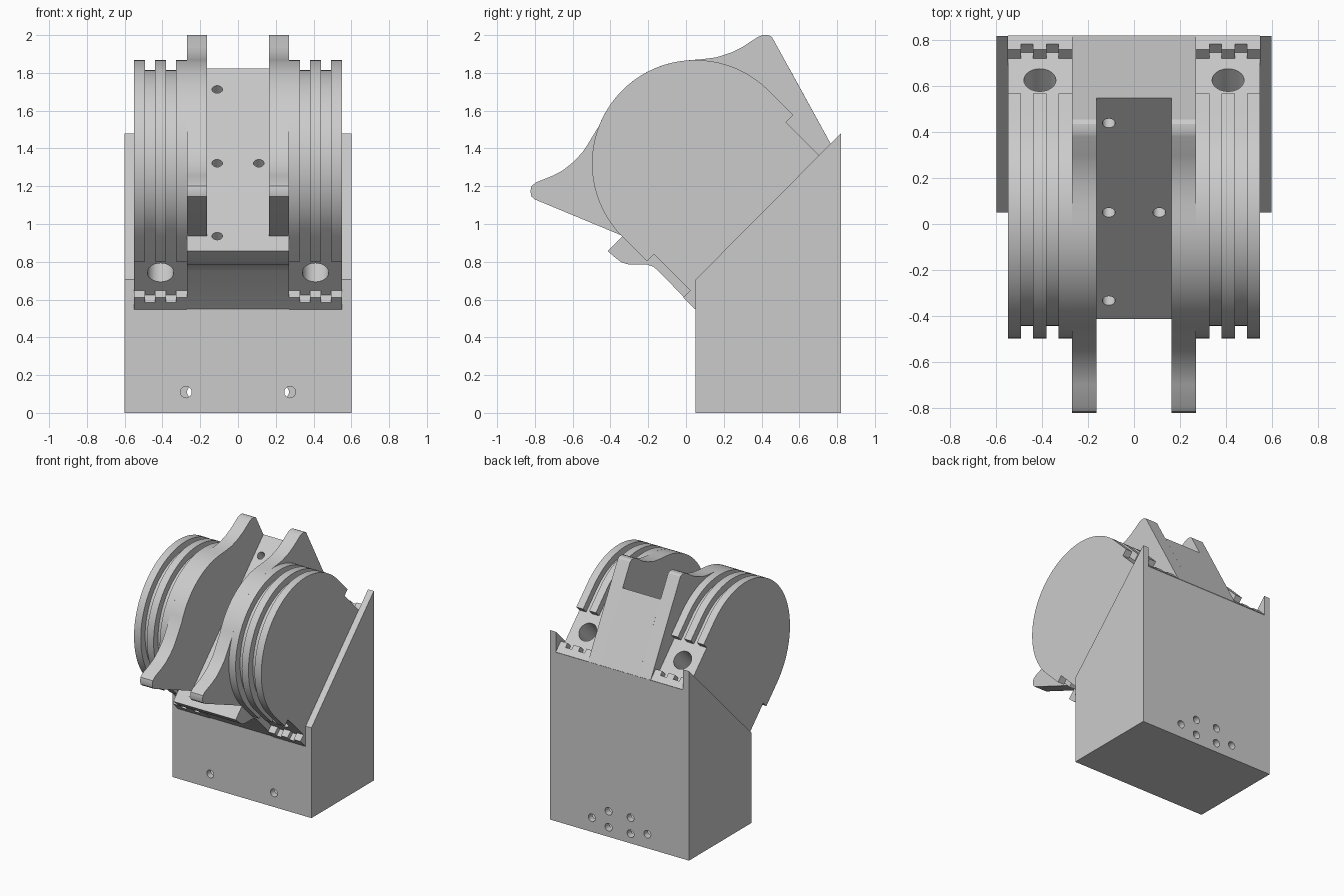
import bpy
import bmesh
from math import cos, sin, radians, sqrt
from mathutils import Vector

old = bpy.data.objects.get("Cube")
if old:
    bpy.data.objects.remove(old, do_unlink=True)

grey = bpy.data.materials.new("light_grey")
grey.use_nodes = True
grey.diffuse_color = (0.6, 0.6, 0.6, 1)
grey.node_tree.nodes["Principled BSDF"].inputs["Base Color"].default_value = (0.6, 0.6, 0.6, 1)

R2 = sqrt(2)
CY, CZ, R = 0.05, 1.32, 0.548            # wheel centre and radius
GROOVE = 0.054
UC, VC = (CY + CZ) / R2, (CZ - CY) / R2  # same centre along / across the slope
FLOOR, STRIP, TOOTH, SLOT = 0.354, 0.407, 0.442, 0.714
HALF, FIN_OUT, FIN_IN = 0.55, 0.27, 0.164


def slope(u, v):
    """Slope coordinates (along, across) to (y, z)."""
    return ((u - v) / R2, (u + v) / R2)


def arc(r, start, end, n):
    angles = [radians(start + (end - start) * i / n) for i in range(n + 1)]
    return [(CY + r * cos(a), CZ + r * sin(a)) for a in angles]


def finish(name, bm):
    bmesh.ops.recalc_face_normals(bm, faces=bm.faces)
    mesh = bpy.data.meshes.new(name)
    bm.to_mesh(mesh)
    bm.free()
    mesh.materials.append(grey)
    ob = bpy.data.objects.new(name, mesh)
    bpy.context.collection.objects.link(ob)
    return ob


def prism(name, profile, x0, x1):
    """Extrude a (y, z) profile along x."""
    bm = bmesh.new()
    face = bm.faces.new([bm.verts.new((x0, y, z)) for y, z in profile])
    ext = bmesh.ops.extrude_face_region(bm, geom=[face])
    moved = [g for g in ext["geom"] if isinstance(g, bmesh.types.BMVert)]
    bmesh.ops.translate(bm, verts=moved, vec=(x1 - x0, 0, 0))
    return finish(name, bm)


def rod(centre, axis, radius, length):
    """Round cutter."""
    bm = bmesh.new()
    rot = Vector(axis).to_track_quat("Z", "Y").to_matrix().to_4x4()
    rot.translation = Vector(centre)
    bmesh.ops.create_cone(bm, cap_ends=True, segments=24, radius1=radius,
                          radius2=radius, depth=length, matrix=rot)
    return finish("cutter", bm)


def cut(ob, cutter):
    cutter.hide_render = True
    mod = ob.modifiers.new("cut", "BOOLEAN")
    mod.operation = "DIFFERENCE"
    mod.solver = "EXACT"
    mod.object = cutter
    select([ob])
    bpy.ops.object.modifier_apply(modifier=mod.name)
    bpy.data.objects.remove(cutter, do_unlink=True)


def select(obs):
    bpy.ops.object.select_all(action="DESELECT")
    for ob in obs:
        ob.select_set(True)
    bpy.context.view_layer.objects.active = obs[0]


def smooth(ob):
    select([ob])
    bpy.ops.object.shade_smooth_by_angle(angle=radians(25))


# Housing: hollow box with a sloped top and a channel that holds the rotor
housing = prism("housing", [(0.05, 0), (0.82, 0), (0.82, 1.48), (0.05, 0.705)], -0.6, 0.6)
cut(housing, prism("cutter", [slope(0, FLOOR), slope(2, FLOOR), slope(2, 1), slope(0, 1)],
                   -HALF, HALF))
cut(housing, prism("cutter", [(0.1, 0.05), (0.77, 0.05), (0.77, 1.2), (0.1, 0.53)],
                   -HALF, HALF))
for s in (-1, 1):
    cut(housing, rod((s * 0.275, 0.05, 0.11), (0, 1, 0), 0.03, 0.2))
    for x, z in ((0.24, 0.11), (0.095, 0.2), (0.095, 0.075)):
        cut(housing, rod((s * x, 0.82, z), (0, 1, 0), 0.03, 0.2))
smooth(housing)

# Grooved wheels: slices alternating between ridge and groove profiles
ro, ri = R, R - GROOVE
ridge = ([slope(UC - ro, FLOOR), slope(UC - ro, TOOTH), slope(UC - ri, TOOTH),
          slope(UC - ri, SLOT), slope(UC - ro, SLOT)]
         + arc(ro, 225, 45, 40)
         + [slope(UC + ro, SLOT), slope(UC + ri, SLOT), slope(UC + ri, TOOTH),
            slope(UC + ro, TOOTH), slope(UC + ro, FLOOR)])
groove = ([slope(UC - ro, FLOOR), slope(UC - ro, STRIP), slope(UC - ri, STRIP)]
          + arc(ri, 225, 45, 40)
          + [slope(UC + ri, STRIP), slope(UC + ro, STRIP), slope(UC + ro, FLOOR)])
cuts = [FIN_OUT, 0.328, 0.381, 0.439, 0.492, HALF]
for side, s in (("left", 1), ("right", -1)):
    slices = []
    for i in range(5):
        a, b = cuts[i], cuts[i + 1]
        part = prism(side + "_wheel", groove if i % 2 else ridge, s * a, s * b)
        if i in (1, 2, 3):
            for end in (-1, 1):              # bolt bores in both end faces
                y, z = slope(UC + end * ri, 0.576)
                cut(part, rod((s * 0.41, y, z), (0, 1, 1), 0.07, 0.6))
        slices.append(part)
    select(slices)
    bpy.ops.object.join()
    slices[0].name = side + "_wheel"
    smooth(slices[0])

# Lip under the front and the sloped back, shared by fins and centre block
lip = [(0.05, 0.55), (-0.15, 0.755), (-0.175, 0.775), (-0.205, 0.785), (-0.3, 0.785),
       (-0.34, 0.796), (-0.37, 0.818), (-0.414, 0.856)]
heel = slope(UC + ro, FLOOR)

# Fins with a front horn and a rear horn
horn_front = [(-0.335, 0.937), (-0.80, 1.13), (-0.818, 1.145), (-0.824, 1.175),
              (-0.818, 1.2), (-0.795, 1.22), (-0.7, 1.258), (-0.65, 1.285),
              (-0.6, 1.325), (-0.55, 1.377), (-0.515, 1.43), (-0.485, 1.48)]
horn_rear = [(0.08, 1.872), (0.16, 1.882), (0.24, 1.908), (0.3, 1.938), (0.38, 1.99),
             (0.405, 2.0), (0.435, 2.0), (0.455, 1.99), (0.47, 1.963)]
fin = lip + horn_front + arc(R, 159, 94, 16) + horn_rear + [heel]
for side, s in (("left", 1), ("right", -1)):
    smooth(prism(side + "_fin", fin, s * FIN_IN, s * FIN_OUT))

# Centre block with a flat sloped face and four small holes
block = prism("centre_block", lip + [(0.548, 1.822), heel], -FIN_IN, FIN_IN)
for x, y in ((-0.11, 0.44), (-0.11, 0.05), (0.11, 0.05), (-0.11, -0.335)):
    cut(block, rod((x, y, y + 1.272), (0, -1, 1), 0.028, 0.2))
smooth(block)
